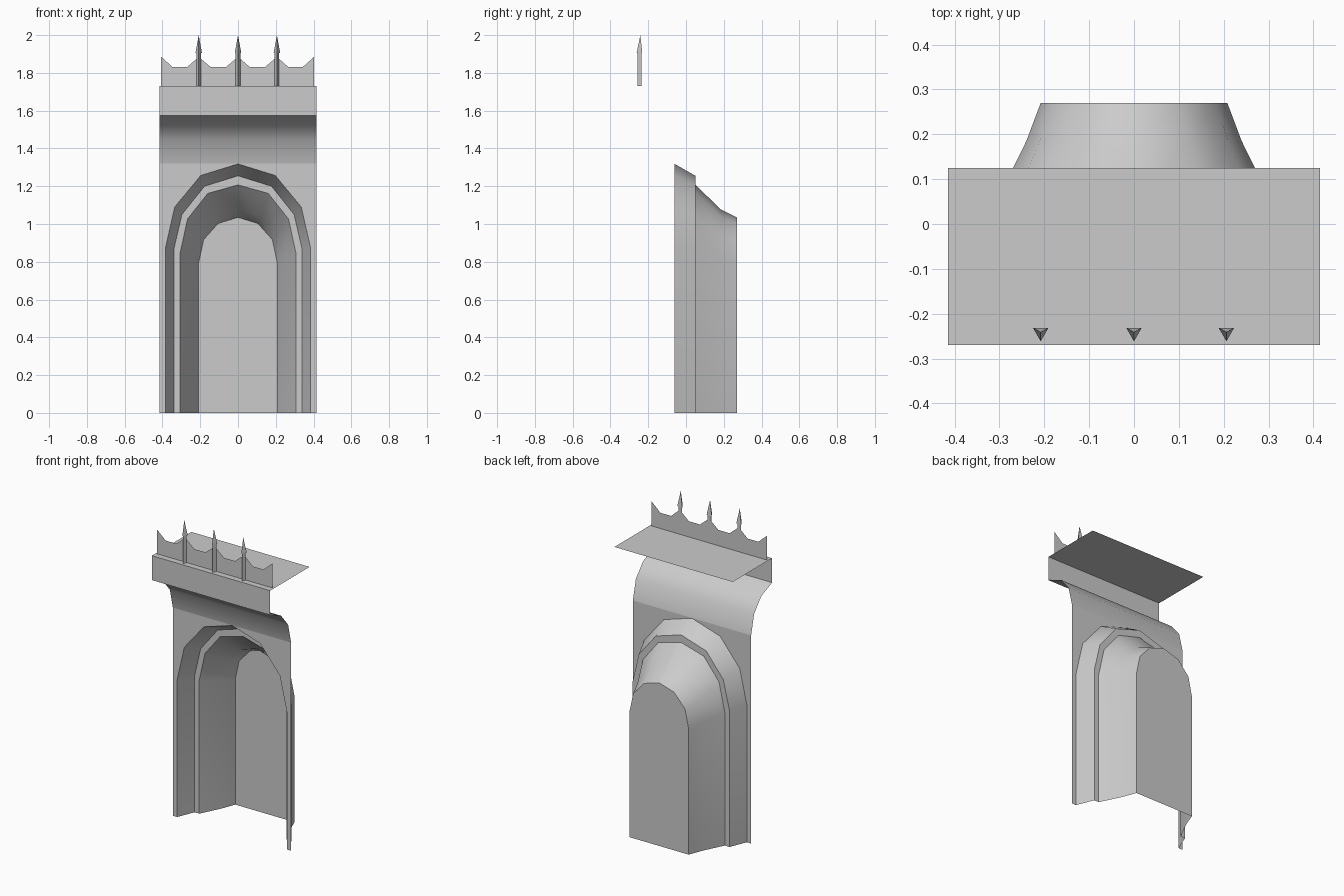
import bpy, math

if "Cube" in bpy.data.objects:
    bpy.data.objects.remove(bpy.data.objects["Cube"])

W = 0.415          # half width of the bay
Y_WALL = -0.06     # front plane of the wall
Y_PARAPET = -0.232


def make(name, verts, faces, smooth=None):
    me = bpy.data.meshes.new(name)
    me.from_pydata(verts, [], faces)
    me.update()
    ob = bpy.data.objects.new(name, me)
    bpy.context.collection.objects.link(ob)
    if smooth:
        bpy.ops.object.select_all(action='DESELECT')
        ob.select_set(True)
        bpy.context.view_layer.objects.active = ob
        bpy.ops.object.shade_smooth_by_angle(angle=math.radians(smooth))
    return ob


def arch_loop(half, y):
    """Full arch from a right-half outline (spring, haunch, shoulder, apex)."""
    right = [(half[0][0], 0.0)] + half
    full = [(-x, z) for x, z in right] + right[-2::-1]
    return [(x, y, z) for x, z in full]


# Arch outlines, from the wall face to the back of the niche
outer = [(0.385, 0.87), (0.335, 1.09), (0.197, 1.257), (0, 1.318)]
loops = [
    arch_loop(outer, Y_WALL),
    arch_loop([(0.34, 0.865), (0.297, 1.05), (0.177, 1.20), (0, 1.255)], 0.05),
    arch_loop([(0.307, 0.845), (0.267, 1.027), (0.16, 1.162), (0, 1.207)], 0.05),
    arch_loop([(0.24, 0.815), (0.21, 0.945), (0.125, 1.037), (0, 1.077)], 0.185),
    arch_loop([(0.208, 0.795), (0.182, 0.917), (0.105, 1.003), (0, 1.035)], 0.27),
]

# Niche: stepped and splayed reveal with a flat back panel
n = len(loops[0])
verts = [v for lp in loops for v in lp]
faces = []
for k in range(len(loops) - 1):
    for i in range(n - 1):
        a, b = k * n + i, (k + 1) * n + i
        faces.append((a, b, b + 1, a + 1))
last = (len(loops) - 1) * n
faces.append(tuple(reversed(range(last, last + n))))
make("arched_niche", verts, faces, 42)

# Wall around the niche, two mirrored halves
right = [(outer[0][0], 0), (W, 0), (W, 1.32), (0, 1.32)] + outer[::-1]
m = len(right)
verts = [(x, Y_WALL, z) for x, z in right] + [(-x, Y_WALL, z) for x, z in right]
make("wall", verts, [tuple(range(m)), tuple(reversed(range(m, 2 * m)))])

# Cove, cornice face and roof slab as one swept profile (y, z)
profile = [(Y_WALL, 1.32), (-0.09, 1.445), (-0.162, 1.53), (-0.27, 1.575),
           (-0.27, 1.73), (0.125, 1.73)]
verts = [(s * W, y, z) for y, z in profile for s in (-1, 1)]
faces = [(2 * i, 2 * i + 1, 2 * i + 3, 2 * i + 2) for i in range(len(profile) - 1)]
make("cove_and_cornice", verts, faces, 38)

# Scalloped parapet
peaks = [-0.407, -0.208, 0.0, 0.206, 0.403]
top = []
for a, b in zip(peaks, peaks[1:]):
    d = b - a
    top += [(a, 1.885), (a + d * 0.31, 1.83), (b - d * 0.31, 1.83)]
top.append((peaks[-1], 1.885))
outline = [(peaks[0], 1.73), (peaks[-1], 1.73)] + top[::-1]
make("parapet", [(x, Y_PARAPET, z) for x, z in outline], [tuple(range(len(outline)))])

# Three-sided spikes: shaft and pointed head
for x in peaks[1:4]:
    def tri(r, z):
        return [(x + r * math.cos(t), -0.2415 + r * math.sin(t), z)
                for t in (math.radians(-90 + 120 * j) for j in range(3))]
    verts = tri(0.014, 1.73) + tri(0.014, 1.905) + tri(0.02, 1.905) + [(x, -0.2415, 2.0)]
    faces = [(2, 1, 0), (8, 7, 6)]
    for j in range(3):
        k = (j + 1) % 3
        faces += [(j, k, 3 + k, 3 + j), (6 + j, 6 + k, 9)]
    make("spike", verts, faces)
